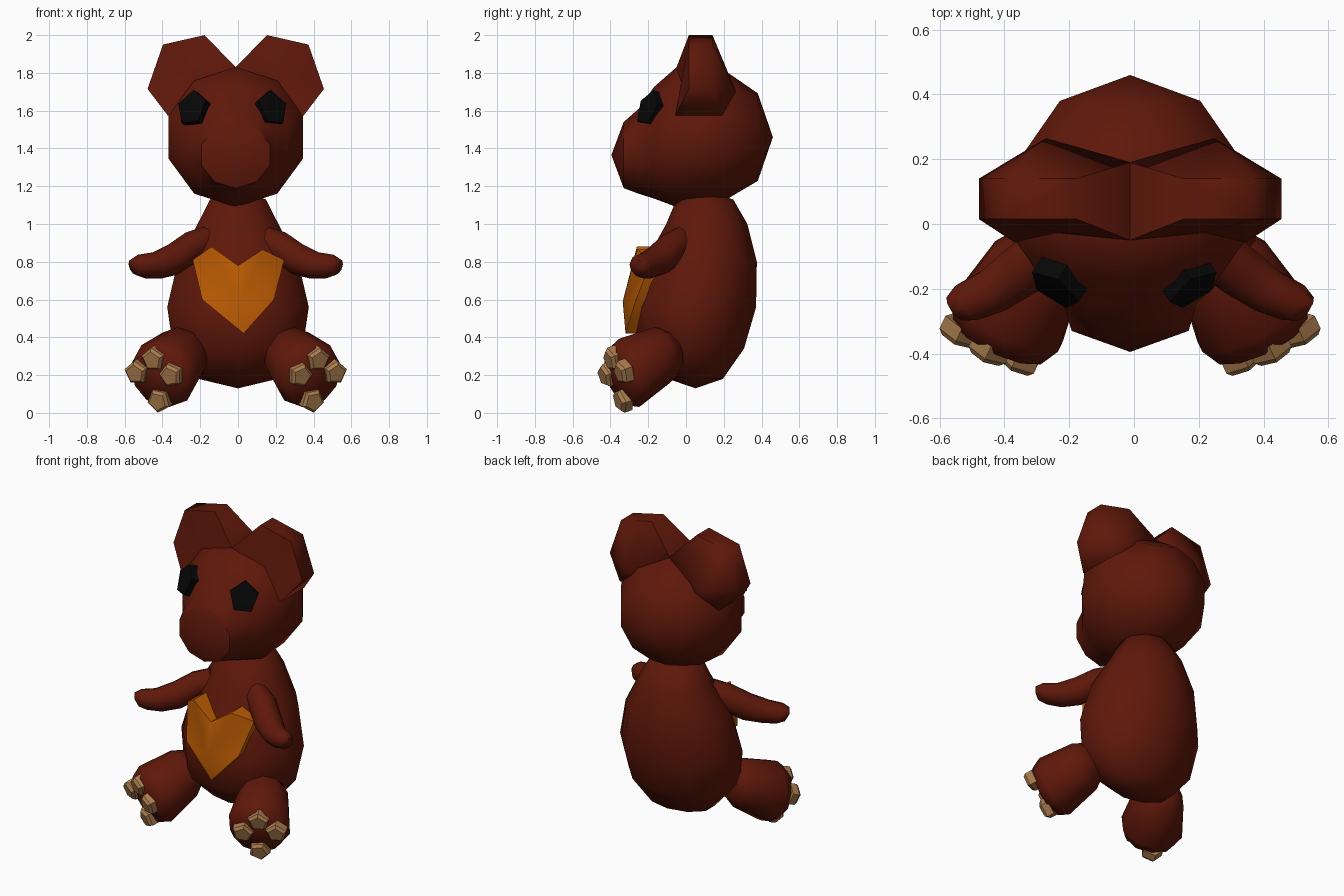
import bpy, bmesh, math
from mathutils import Vector as V

if "Cube" in bpy.data.objects:
    bpy.data.objects.remove(bpy.data.objects["Cube"])

SIDES = 10
CX = -0.012  # symmetry line


def material(name, rgb):
    m = bpy.data.materials.new(name)
    m.diffuse_color = (*rgb, 1)
    m.use_nodes = True
    m.node_tree.nodes["Principled BSDF"].inputs["Base Color"].default_value = m.diffuse_color
    return m


FUR = material("brown fur", (0.115, 0.009, 0.003))
ORANGE = material("orange", (0.50, 0.105, 0.001))
TAN = material("tan", (0.40, 0.20, 0.075))
BLACK = material("black", (0.002, 0.002, 0.002))


def finish(name, bm, mat, angle):
    bmesh.ops.recalc_face_normals(bm, faces=bm.faces[:])
    me = bpy.data.meshes.new(name)
    bm.to_mesh(me)
    bm.free()
    ob = bpy.data.objects.new(name, me)
    bpy.context.collection.objects.link(ob)
    me.materials.append(mat)
    if angle:
        bpy.ops.object.select_all(action='DESELECT')
        ob.select_set(True)
        bpy.context.view_layer.objects.active = ob
        bpy.ops.object.shade_smooth_by_angle(angle=math.radians(angle))
    return ob


def loft(name, axis, up, rings, mat, angle=60, sides=SIDES):
    """rings: (centre, half width, half height along up); zero width is a pole."""
    w = V(axis).normalized()
    u = V(up).cross(w).normalized()
    v = w.cross(u)
    bm = bmesh.new()
    loops = []
    for c, ru, rv in rings:
        if ru == 0:
            loops.append([bm.verts.new(V(c))])
            continue
        loops.append([bm.verts.new(V(c) + u * ru * math.sin(a) + v * rv * math.cos(a))
                      for a in (2 * math.pi * i / sides for i in range(sides))])
    for a, b in zip(loops, loops[1:]):
        for i in range(sides):
            j = (i + 1) % sides
            if len(a) == 1:
                bm.faces.new((a[0], b[i], b[j]))
            elif len(b) == 1:
                bm.faces.new((a[i], a[j], b[0]))
            else:
                bm.faces.new((a[i], a[j], b[j], b[i]))
    for end in (loops[0], loops[-1]):
        if len(end) > 1:
            bm.faces.new(end)
    return finish(name, bm, mat, angle)


def plate(name, front, back, front_mid, back_mid, mat, angle):
    """Thick outline with a fan of faces on both sides."""
    bm = bmesh.new()
    f = [bm.verts.new(p) for p in front]
    b = [bm.verts.new(p) for p in back]
    fm, bk = bm.verts.new(front_mid), bm.verts.new(back_mid)
    for i in range(len(f)):
        j = (i + 1) % len(f)
        bm.faces.new((f[i], f[j], fm))
        bm.faces.new((b[j], b[i], bk))
        bm.faces.new((f[j], f[i], b[i], b[j]))
    return finish(name, bm, mat, angle)


# Body: egg stacked upwards (z, centre y, half width, half depth)
body = [(0.13, 0.05, 0, 0), (0.18, 0.05, 0.22, 0.145), (0.34, 0.02, 0.36, 0.287),
        (0.56, 0.048, 0.394, 0.323), (0.80, 0.08, 0.335, 0.295),
        (1.00, 0.11, 0.225, 0.215), (1.13, 0.10, 0.155, 0.15), (1.18, 0.10, 0, 0)]
loft("body", (0, 0, 1), (0, 1, 0), [((0, y, z), a, b) for z, y, a, b in body], FUR)

# Head: rings from muzzle to back (y, centre z, half width, half height)
head = [(-0.33, 1.365, 0.19, 0.175), (-0.25, 1.385, 0.215, 0.225), (-0.17, 1.43, 0.285, 0.295),
        (-0.05, 1.46, 0.374, 0.37), (0.18, 1.47, 0.374, 0.36), (0.38, 1.46, 0.228, 0.232),
        (0.46, 1.46, 0, 0)]
loft("head", (0, 1, 0), (0, 0, 1), [((CX, y, z), a, b) for y, z, a, b in head], FUR)

# Muzzle tip: shallow cone closing the front of the head with a crisp rim
loft("muzzle_tip", (0, 1, 0), (0, 0, 1),
     [((CX, -0.395, 1.365), 0, 0), ((CX, -0.33, 1.365), 0.19, 0.175)], FUR)

# Heart patch, front follows the belly
heart = [(0.0, -0.28, 0.78), (0.13, -0.26, 0.865), (0.245, -0.18, 0.81), (0.19, -0.265, 0.60),
         (0.03, -0.32, 0.42), (-0.19, -0.265, 0.60), (-0.24, -0.18, 0.81), (-0.14, -0.26, 0.88)]
plate("heart_patch", heart, [(x, -0.07, z) for x, y, z in heart],
      (0.01, -0.335, 0.59), (0, -0.07, 0.65), ORANGE, 50)

for s, side in ((1, "right"), (-1, "left")):
    def m(p):
        return (CX + s * p[0], p[1], p[2])

    # Ear: thick plate flaring up from the head, its back swelling into the skull
    ear = [(0.0, -0.05, 1.83, 0.19), (0.165, 0.015, 2.0, 0.14), (0.385, 0.015, 1.95, 0.14),
           (0.467, 0.015, 1.715, 0.14), (0.36, -0.055, 1.575, 0.19), (0.14, -0.05, 1.6, 0.19)]
    plate("ear_" + side, [m((x, y, z)) for x, y, z, b in ear],
          [m((x, b, z)) for x, y, z, b in ear],
          m((0.26, -0.02, 1.79)), m((0.26, 0.265, 1.70)), FUR, 65)

    # Eye: five-sided button set on the head
    n = V((s * 0.5, -0.75, 0.33)).normalized()
    c = V((CX - 0.018 + s * 0.203, -0.185, 1.608))
    loft("eye_" + side, n, (s * 0.1, 0, 1),
         [(c - n * 0.045, 0.09, 0.1), (c + n * 0.025, 0.09, 0.1), (c + n * 0.038, 0, 0)],
         BLACK, 40, 5)

    # Arm: tapered tube with a rounded hand
    arm = [(0.15, -0.02, 0.915, 0.075), (0.24, -0.07, 0.875, 0.085), (0.33, -0.14, 0.812, 0.085),
           (0.42, -0.205, 0.78, 0.074), (0.50, -0.24, 0.775, 0.066),
           (0.54, -0.26, 0.772, 0.045), (0.552, -0.266, 0.772, 0)]
    loft("arm_" + side, (s * 0.35, -0.23, -0.15), (0, 0, 1),
         [(m((x, y, z)), r, r) for x, y, z, r in arm], FUR)

    # Leg: stubby tube widening to the foot sole
    leg = [(0.25, -0.05, 0.345, 0), (0.26, -0.07, 0.34, 0.11), (0.29, -0.13, 0.305, 0.155),
           (0.378, -0.30, 0.212, 0.19), (0.405, -0.355, 0.19, 0.158), (0.417, -0.385, 0.18, 0)]
    sole = V((s * 0.48, -1, -0.36)).normalized()
    loft("leg_" + side, sole, (0, 0, 1), [(m((x, y, z)), r, r) for x, y, z, r in leg], FUR)

    # Paw pads: three toes and a heel
    pads = [(0.435, -0.39, 0.285), (0.342, -0.42, 0.20), (0.525, -0.335, 0.215), (0.405, -0.338, 0.066)]
    for i, p in enumerate(pads):
        c = V(m(p))
        loft(f"paw_pad_{side}_{i + 1}", sole, (s * 0.2 * (i % 2), 0, 1 if i < 3 else -1),
             [(c - sole * 0.035, 0.066, 0.066), (c + sole * 0.01, 0.066, 0.066),
              (c + sole * 0.027, 0.05, 0.05)], TAN, 0, 5)
